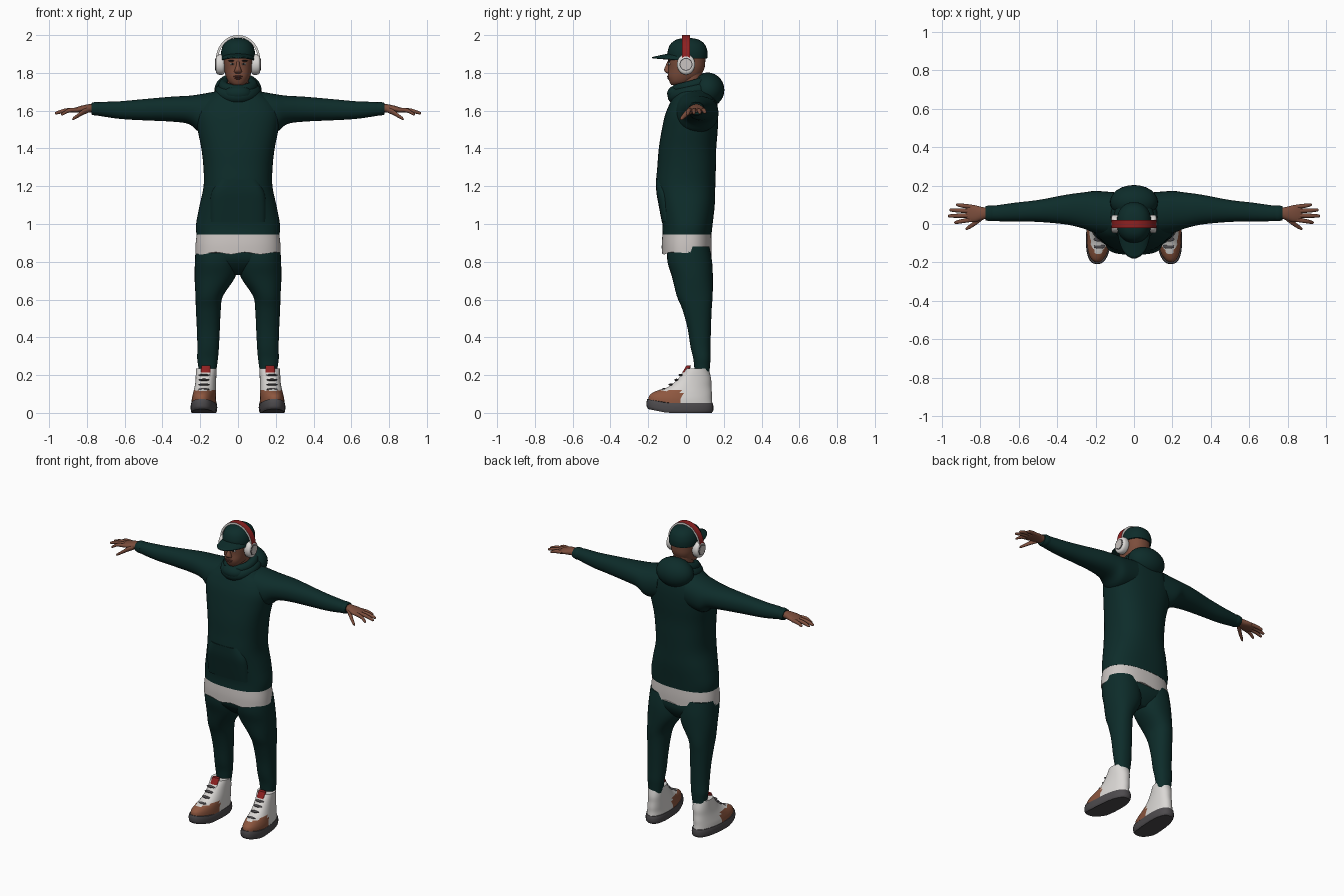
import bpy
import bmesh
from math import sin, cos, pi, radians, copysign
from mathutils import Matrix, Vector

default_cube = bpy.data.objects.get("Cube")
if default_cube:
    bpy.data.objects.remove(default_cube, do_unlink=True)


def material(name, red, green, blue):
    mat = bpy.data.materials.new(name)
    mat.use_nodes = True
    colour = (red, green, blue, 1)
    mat.diffuse_color = colour
    shader = next(n for n in mat.node_tree.nodes if n.type == 'BSDF_PRINCIPLED')
    shader.inputs["Base Color"].default_value = colour
    shader.inputs["Roughness"].default_value = .8
    return mat


GREEN = material("dark green cloth", .004, .025, .023)
SHIRT = material("off white cloth", .6, .56, .54)
SKIN = material("brown skin", .2, .075, .045)
LIPS = material("dark lips", .12, .04, .03)
LEATHER = material("tan leather", .27, .095, .05)
SOLE = material("grey rubber", .075, .07, .075)
RED = material("red", .27, .015, .015)
WHITE = material("white", .7, .68, .66)
BLACK = material("near black", .01, .008, .008)


def finish(name, bm, mats, mirror=False, rule=None):
    """Turn a bmesh into a smooth shaded object, colouring faces by rule."""
    bmesh.ops.recalc_face_normals(bm, faces=bm.faces)
    mesh = bpy.data.meshes.new(name)
    bm.to_mesh(mesh)
    bm.free()
    for mat in mats:
        mesh.materials.append(mat)
    if rule:
        for face in mesh.polygons:
            face.material_index = rule(face.center, face.normal)
    mesh.shade_smooth()
    mesh.set_sharp_from_angle(angle=radians(45))
    obj = bpy.data.objects.new(name, mesh)
    bpy.context.scene.collection.objects.link(obj)
    if mirror:
        obj.modifiers.new("Mirror", 'MIRROR')
    return obj


def smooth_rows(rows, steps):
    """Interpolate rows of numbers with a Catmull-Rom spline."""
    result = []
    for i in range(len(rows) - 1):
        before, start = rows[max(i - 1, 0)], rows[i]
        end, after = rows[i + 1], rows[min(i + 2, len(rows) - 1)]
        for k in range(steps):
            t = k / steps
            result.append([
                b + t * ((c - a) + t * ((2 * a - 5 * b + 4 * c - d) + t * (3 * b - a - 3 * c + d))) / 2
                for a, b, c, d in zip(before, start, end, after)])
    return result + [list(rows[-1])]


def loft(name, mats, rows, axis='z', sides=32, power=2.2, steps=4, warp=None, **kw):
    """Skin ovals given as (position, centre, centre, radius, radius)."""
    bm = bmesh.new()
    rings = []
    for pos, ca, cb, ra, rb in smooth_rows(rows, steps):
        ring = []
        for k in range(sides):
            c, s = cos(2 * pi * k / sides), sin(2 * pi * k / sides)
            a = ca + max(ra, .001) * copysign(abs(c) ** (2 / power), c)
            b = cb + max(rb, .001) * copysign(abs(s) ** (2 / power), s)
            co = Vector((a, b, pos) if axis == 'z' else (pos, a, b))
            ring.append(bm.verts.new(warp(co) if warp else co))
        rings.append(ring)
    for low, high in zip(rings, rings[1:]):
        for k in range(sides):
            n = (k + 1) % sides
            bm.faces.new((low[k], low[n], high[n], high[k]))
    bm.faces.new(rings[0])
    bm.faces.new(rings[-1])
    return finish(name, bm, mats, **kw)


def ball(name, mat, centre, radii, **kw):
    bm = bmesh.new()
    place = Matrix.Translation(centre) @ Matrix.Diagonal((*radii, 1))
    bmesh.ops.create_uvsphere(bm, u_segments=24, v_segments=14, radius=1, matrix=place)
    return finish(name, bm, [mat], **kw)


# Hoodie: body, sleeves, cuffs, front pocket
loft("hoodie_body", [GREEN], [
    (.945, 0, .005, .22, .13), (1, 0, .008, .222, .133), (1.1, 0, .005, .203, .147),
    (1.2, 0, -.002, .182, .157), (1.3, 0, .003, .183, .155), (1.4, 0, .008, .194, .152),
    (1.5, 0, .02, .214, .148), (1.58, 0, .03, .225, .14), (1.64, 0, .04, .2, .125),
    (1.68, 0, .045, .15, .11), (1.72, 0, .045, .1, .09)], sides=48, power=2.4)
loft("sleeves", [GREEN], [
    (.1, .05, 1.6, .115, .105), (.2, .062, 1.587, .11, .1), (.26, .07, 1.604, .095, .075),
    (.35, .075, 1.608, .078, .066), (.5, .068, 1.605, .057, .056), (.62, .062, 1.603, .049, .047),
    (.72, .056, 1.608, .041, .038), (.775, .056, 1.61, .035, .03)], axis='x', mirror=True)
loft("sleeve_cuffs", [GREEN], [
    (.735, .056, 1.609, .04, .035), (.755, .056, 1.61, .041, .036),
    (.775, .056, 1.61, .036, .031)], axis='x', mirror=True)
loft("front_pocket", [GREEN], [
    (1.01, 0, -.06, .15, .068), (1.1, 0, -.07, .15, .075), (1.17, 0, -.08, .14, .077),
    (1.235, 0, -.085, .105, .075)], power=4)

# Hood lying folded on the shoulders, with a cowl around the neck
ball("hood_back", GREEN, (0, .115, 1.71), (.125, .088, .092))
ball("hood_front", GREEN, (0, -.045, 1.69), (.075, .055, .045))
for label, height, spread, thick in (("upper", 1.735, .078, .026), ("lower", 1.7, .088, .034)):
    cowl = bmesh.new()
    loops = []
    for i in range(36):
        u = 2 * pi * i / 36
        loops.append([cowl.verts.new((
            (spread + thick * cos(v)) * sin(u),
            .035 - (spread + .01 + thick * cos(v)) * cos(u),
            height - .025 * cos(u) + thick * 1.1 * sin(v)))
            for v in (2 * pi * k / 14 for k in range(14))])
    for i in range(36):
        here, there = loops[i], loops[(i + 1) % 36]
        for k in range(14):
            n = (k + 1) % 14
            cowl.faces.new((here[k], here[n], there[n], there[k]))
    finish("hood_cowl_" + label, cowl, [GREEN])

# Undershirt hem with a slight wave at the bottom
loft("undershirt_hem", [SHIRT], [
    (.845, 0, .004, .226, .132), (.9, 0, .004, .224, .132), (.97, 0, .005, .215, .127)],
    sides=64, power=2.4,
    warp=lambda p: p + Vector((0, 0, .006 * sin(p.x * 40) if p.z < .87 else 0)))

# Trousers
loft("trouser_seat", [GREEN], [
    (.73, 0, .035, .06, .05), (.77, 0, .028, .16, .09), (.82, 0, .02, .222, .115),
    (.9, 0, .01, .215, .115)], power=2.4)
loft("trouser_legs", [GREEN], [
    (.88, .112, .012, .112, .112), (.8, .115, .02, .113, .118), (.72, .122, .034, .108, .108),
    (.62, .152, .046, .073, .095), (.55, .157, .058, .066, .078), (.45, .157, .07, .061, .062),
    (.35, .158, .077, .057, .053), (.29, .161, .084, .055, .046), (.25, .161, .085, .05, .042),
    (.2, .162, .085, .044, .038)], mirror=True)


# Shoes: toes turned outward and lifted a little
def toe_out(p):
    return Vector((p.x - .07 * p.y, p.y, p.z + .2 * max(0, -.1 - p.y)))


def upper_colour(centre, normal):
    return 1 if centre.y < -.02 and centre.z < .118 else 0


loft("shoe_soles", [SOLE], [
    (0, .178, -.032, .062, .168), (.012, .178, -.032, .067, .176), (.035, .178, -.032, .068, .177),
    (.052, .178, -.032, .065, .173)], power=2.5, mirror=True, warp=toe_out)
loft("shoe_uppers", [WHITE, LEATHER], [
    (.045, .178, -.03, .064, .17), (.075, .178, -.028, .063, .165), (.105, .176, -.01, .06, .147),
    (.14, .174, .022, .056, .112), (.18, .173, .045, .054, .088), (.235, .172, .06, .055, .06)],
    sides=40, mirror=True, warp=toe_out, rule=upper_colour)
loft("shoe_tongues", [WHITE, RED], [
    (.15, .172, -.025, .026, .03), (.2, .171, -.008, .026, .02), (.25, .17, .014, .024, .012)],
    power=3, mirror=True, rule=lambda c, n: int(c.z > .215))
for i, front in enumerate((-.117, -.08, -.05, -.028)):
    ball("shoe_laces_%d" % (i + 1), SOLE, (.18, front, .125 + .025 * i),
         (.03, .012, .006), mirror=True)

# Hands: palm, four fingers and a thumb
loft("palms", [SKIN], [
    (.755, .058, 1.612, .026, .022), (.79, .055, 1.612, .033, .022), (.83, .054, 1.608, .044, .018),
    (.865, .056, 1.602, .043, .013), (.878, .056, 1.6, .034, .008)], axis='x', mirror=True)
for label, base, tip, length, drop in (
        ("little", .09, .1, .927, 1.592), ("ring", .067, .073, .962, 1.59),
        ("middle", .044, .042, .969, 1.588), ("index", .022, .008, .937, 1.582)):
    middle = (.855 + length) / 2
    loft(label + "_fingers", [SKIN], [
        (.845, base, 1.605, .011, .011), (middle, (base + tip) / 2, 1.601, .011, .011),
        (length - .008, tip, drop, .008, .008), (length, tip, drop - .001, .002, .002)],
        axis='x', sides=12, mirror=True)
loft("thumbs", [SKIN], [
    (.785, .04, 1.607, .016, .015), (.82, .012, 1.592, .015, .015), (.85, -.01, 1.572, .012, .011),
    (.872, -.023, 1.558, .008, .008), (.878, -.026, 1.555, .001, .001)],
    axis='x', sides=14, mirror=True)

# Neck, head and face
loft("neck", [SKIN], [(1.64, 0, .035, .06, .06), (1.74, 0, .025, .056, .058),
                      (1.82, 0, .03, .058, .06)])
loft("head", [SKIN], [
    (1.735, 0, -.045, .026, .032), (1.75, 0, -.03, .048, .056), (1.78, 0, -.012, .064, .084),
    (1.82, 0, .001, .074, .095), (1.86, 0, .003, .079, .099), (1.9, 0, .005, .08, .098),
    (1.94, 0, .005, .07, .085)], power=2.3)
loft("nose", [SKIN], [
    (1.797, 0, -.092, .012, .008), (1.805, 0, -.096, .02, .015), (1.818, 0, -.098, .017, .018),
    (1.84, 0, -.095, .009, .012), (1.862, 0, -.09, .007, .008)], sides=16)
ball("lips_upper", LIPS, (0, -.09, 1.781), (.025, .011, .006))
ball("lips_lower", LIPS, (0, -.088, 1.771), (.021, .011, .006))
ball("eyes", WHITE, (.03, -.086, 1.847), (.013, .009, .006), mirror=True)
ball("irises", BLACK, (.03, -.092, 1.847), (.006, .004, .006), mirror=True)
ball("eyebrows", BLACK, (.032, -.088, 1.864), (.02, .008, .004), mirror=True)

# Cap crown, button and curved brim
loft("cap_crown", [GREEN], [
    (1.875, 0, .008, .088, .104), (1.895, 0, .008, .09, .106), (1.92, 0, .008, .088, .104),
    (1.95, 0, .008, .077, .092), (1.972, 0, .008, .056, .067), (1.982, 0, .008, .03, .036),
    (1.985, 0, .008, .002, .002)])
brim = bmesh.new()
columns = []
for i in range(25):
    u = i / 12 - 1
    angle = u * pi / 2
    columns.append([brim.verts.new((
        .088 * sin(angle),
        .012 - .1 * cos(angle) - .092 * v * abs(cos(angle)) ** .7,
        1.904 - .02 * v - .022 * u * u)) for v in (k / 6 for k in range(7))])
for left, right in zip(columns, columns[1:]):
    for k in range(6):
        brim.faces.new((left[k], left[k + 1], right[k + 1], right[k]))
bmesh.ops.remove_doubles(brim, verts=brim.verts, dist=.0005)
finish("cap_brim", brim, [GREEN]).modifiers.new("Thickness", 'SOLIDIFY').thickness = .007

# Headphones: cups, layered outer discs, headband
loft("headphone_cups", [WHITE], [
    (.07, 0, 1.845, .036, .042), (.08, 0, 1.845, .046, .054), (.1, 0, 1.845, .048, .055),
    (.112, 0, 1.845, .045, .05), (.117, 0, 1.845, .038, .04)], axis='x', power=2, mirror=True)
for label, mat, outer, size in (("rings", SOLE, .119, .034), ("discs", SHIRT, .121, .029)):
    loft("headphone_" + label, [mat], [
        (.112, 0, 1.845, size, size), (outer, 0, 1.845, size, size)],
        axis='x', power=2, steps=1, mirror=True)
band = bmesh.new()
sections = []
for i in range(41):
    angle = pi * i / 40
    sections.append([band.verts.new((rx * cos(angle), y, 1.87 + rz * sin(angle)))
                     for rx, rz, y in ((.117, .13, -.021), (.117, .13, .021),
                                       (.105, .117, .021), (.105, .117, -.021))])
for low, high in zip(sections, sections[1:]):
    for k in range(4):
        n = (k + 1) % 4
        band.faces.new((low[k], low[n], high[n], high[k]))
band.faces.new(sections[0])
band.faces.new(sections[-1])
finish("headband", band, [RED, WHITE], rule=lambda c, n: int(
    abs(n.y) > .5 or n.dot(c - Vector((0, 0, 1.87))) < 0))
